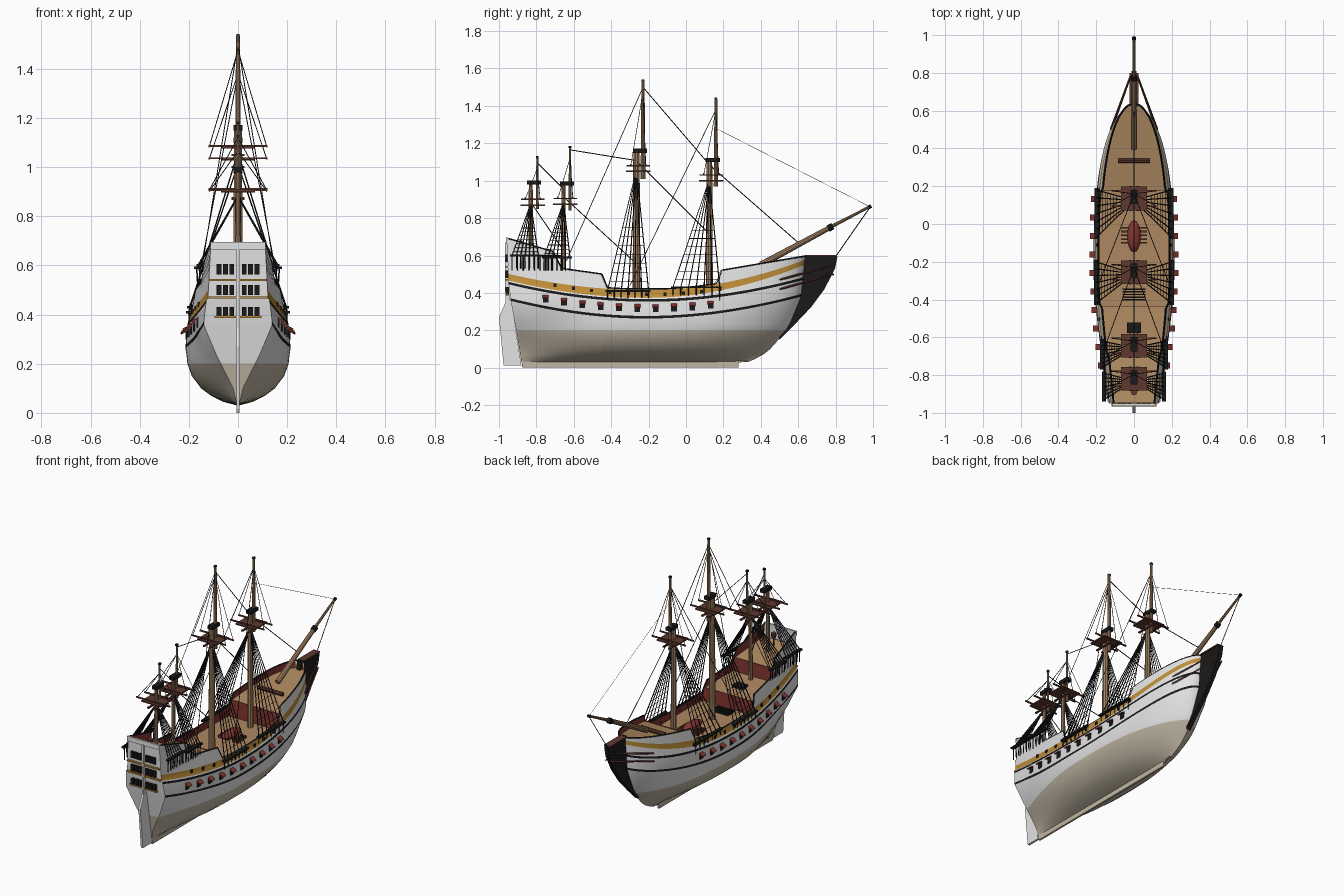
import bpy, bmesh, math
from mathutils import Vector, Matrix

old_cube = bpy.data.objects.get("Cube")
if old_cube:
    bpy.data.objects.remove(old_cube, do_unlink=True)


def make_material(name, red, green, blue):
    material = bpy.data.materials.new(name)
    material.use_nodes = True
    colour = (red, green, blue, 1)
    material.diffuse_color = colour
    material.node_tree.nodes["Principled BSDF"].inputs["Base Color"].default_value = colour
    return material


white = make_material("white paint", .77, .77, .77)
beige = make_material("beige bottom", .52, .46, .36)
gold = make_material("gold paint", .52, .27, .04)
black = make_material("black tar", .01, .01, .01)
red = make_material("dark red paint", .23, .035, .03)
brown = make_material("dark brown wood", .11, .04, .028)
tan = make_material("deck planks", .42, .25, .12)
spar_wood = make_material("spar wood", .36, .22, .12)


def finish(name, bm, materials, smooth=False):
    mesh = bpy.data.meshes.new(name)
    bm.to_mesh(mesh)
    bm.free()
    for material in materials:
        mesh.materials.append(material)
    obj = bpy.data.objects.new(name, mesh)
    bpy.context.collection.objects.link(obj)
    if smooth:
        bpy.ops.object.select_all(action='DESELECT')
        obj.select_set(True)
        bpy.context.view_layer.objects.active = obj
        bpy.ops.object.shade_smooth_by_angle(angle=math.radians(35))
    return obj


def rods(name, pieces, material, sides=4):
    """Straight tapered rods given as (start, end, start radius, end radius)."""
    bm = bmesh.new()
    for start, end, r_start, r_end in pieces:
        start, end = Vector(start), Vector(end)
        axis = end - start
        place = Matrix.Translation((start + end) / 2) @ axis.to_track_quat('Z', 'Y').to_matrix().to_4x4()
        bmesh.ops.create_cone(bm, cap_ends=True, segments=sides, radius1=r_start,
                              radius2=r_end, depth=axis.length, matrix=place)
    return finish(name, bm, [material], sides > 6)


def boxes(name, pieces, material):
    """Boxes given as (centre, size, tilt about the length of the ship)."""
    bm = bmesh.new()
    for centre, size, tilt in pieces:
        place = Matrix.Translation(centre) @ Matrix.Rotation(tilt, 4, 'Y') @ Matrix.Diagonal((*size, 1))
        bmesh.ops.create_cube(bm, size=1, matrix=place)
    return finish(name, bm, [material])


def plate(name, outline, half_thickness, material):
    """Upright plate on the centre line from a (y, z) outline."""
    bm = bmesh.new()
    face = bm.faces.new([bm.verts.new((-half_thickness, y, z)) for y, z in outline])
    moved = bmesh.ops.extrude_face_region(bm, geom=[face])["geom"]
    bmesh.ops.translate(bm, vec=(2 * half_thickness, 0, 0),
                        verts=[v for v in moved if isinstance(v, bmesh.types.BMVert)])
    bmesh.ops.recalc_face_normals(bm, faces=bm.faces)
    return finish(name, bm, [material])


def lookup(points, x):
    if x <= points[0][0]:
        return points[0][1]
    for (xa, ya), (xb, yb) in zip(points, points[1:]):
        if x <= xb:
            return ya + (yb - ya) * (x - xa) / (xb - xa)
    return points[-1][1]


# Hull lines
STERN = [(.03, -.88), (.2, -.908), (.36, -.937), (.46, -.95), (.7, -.957)]
STEM = [(.03, .33), (.06, .4), (.1, .45), (.2, .54), (.28, .585), (.36, .615), (.6, .64)]
MIDSHIP = [(.03, .004), (.045, .06), (.07, .11), (.1, .15), (.15, .188), (.2, .206), (.25, .211),
           (.35, .203), (.45, .186), (.55, .168), (.7, .14)]
TRANSOM = [(.03, .004), (.1, .02), (.2, .07), (.33, .135), (.4, .135), (.47, .122), (.7, .11)]
RAIL = [(-.95, .69), (-.71, .62), (-.665, .53), (-.45, .5), (-.42, .42), (.16, .42), (.19, .52), (.64, .597)]


def wale(y, base, aft, fore):
    return base + (aft if y < -.2 else fore) * (y + .2) ** 2


def lower_wale(y): return wale(y, .27, .168, .168)
def upper_wale(y): return wale(y, .36, .165, .165)
def gold_bottom(y): return wale(y, .371, .165, .25)
def gold_top(y): return wale(y, .415, .155, .23)
def rail(y): return max(lookup(RAIL, y), gold_top(y) + .004)


def half_width(s, z):
    mid = lookup(MIDSHIP, z)
    if s < .45:
        t = math.sin(s / .45 * math.pi / 2)
        return lookup(TRANSOM, z) * (1 - t) + mid * t
    u = max(0, min(1, (s - .5) / .5))
    low = max(0, min(1, (.4 - z) / .35))
    return mid * max(0, 1 - u ** (3.2 - low)) ** (.5 + .4 * low)


def beam(y, z):
    aft, fore = lookup(STERN, z), lookup(STEM, z)
    return half_width(max(0, min(1, (y - aft) / (fore - aft))), z)


def row_heights(y):
    low, high = lower_wale(y), upper_wale(y)
    return [.03, .045, .07, .1, .15, .2, .235, low - .007, low + .007, high - .007,
            high + .007, gold_bottom(y) + .003, gold_top(y), rail(y)]


# Hull shell: colour follows the plank rows
ROW_COLOUR = [1] * 5 + [0, 0, 3, 0, 3, 0, 2, 0]
PROUD_ROWS = (7, 8, 9, 10)
stations = sorted([i / 48 for i in range(49)] + [.99, .997] + [(y + .95) / 1.59 for y, z in RAIL[1:-1]])
bm = bmesh.new()
grid = {}
for i, s in enumerate(stations):
    for j, z in enumerate(row_heights(-.95 + 1.59 * s)):
        aft, fore = lookup(STERN, z), lookup(STEM, z)
        width = half_width(s, z) + (.004 if j in PROUD_ROWS else 0)
        for side in (-1, 1):
            grid[i, j, side] = bm.verts.new((side * width, aft + s * (fore - aft), z))
for j, colour in enumerate(ROW_COLOUR):
    for i in range(len(stations) - 1):
        for side in (-1, 1):
            ring = [grid[i, j, side], grid[i + 1, j, side], grid[i + 1, j + 1, side], grid[i, j + 1, side]]
            bm.faces.new(ring[::side]).material_index = colour
    bm.faces.new([grid[0, j, -1], grid[0, j, 1], grid[0, j + 1, 1], grid[0, j + 1, -1]]).material_index = (
        1 if colour == 1 else 0)
finish("hull", bm, [white, beige, gold, black], True)

# Keel, rudder, stern post and beak
plate("keel", [(-.875, 0), (.28, 0), (.28, .025), (.34, .04), (-.88, .04)], .006, beige)
plate("rudder", [(-.975, .012), (-1, .27), (-.96, .36), (-.935, .36), (-.88, .012)], .007, white)
plate("stern_post", [(-.94, .34), (-.966, .34), (-.968, .67), (-.94, .67)], .006, white)
plate("beak", [(.62, .6), (.81, .595), (.797, .53), (.74, .42), (.67, .325), (.58, .23), (.5, .15),
               (.5, .2), (.58, .36)], .014, black)
boxes("beak_platform", [((0, .72, .598), (.045, .16, .008), 0)], brown)
rods("head_rails", [((side * beam(.5, z), .5, z), (side * .016, .79, z + .08), .006, .005)
                    for side in (-1, 1) for z in (.42, .47)], brown)

# Decks with red inner bulwarks and bulkheads
DECKS = {"poop_deck": (-.945, .61, -.69, .56), "quarter_deck": (-.69, .475, -.435, .455),
         "main_deck": (-.435, .37, .175, .37), "forecastle_deck": (.175, .475, .625, .55)}
for name, (y0, z0, y1, z1) in DECKS.items():
    bm, wall, last = bmesh.new(), bmesh.new(), None
    for k in range(25):
        y, z = y0 + (y1 - y0) * k / 24, z0 + (z1 - z0) * k / 24
        top = max(rail(y), z + .01)
        edge, upper = max(.001, beam(y, z) - .006), max(.001, beam(y, top) - .006)
        row = [bm.verts.new((x, y, z)) for x in (-edge, edge)]
        sides = [wall.verts.new(p) for p in ((-edge, y, z), (-upper, y, top), (edge, y, z), (upper, y, top))]
        if last:
            bm.faces.new([last[0][0], last[0][1], row[1], row[0]])
            wall.faces.new([last[1][0], sides[0], sides[1], last[1][1]])
            wall.faces.new([last[1][2], last[1][3], sides[3], sides[2]])
        last = row, sides
    finish(name, bm, [tan])
    finish(name.replace("deck", "bulwark"), wall, [red])
bm = bmesh.new()
for y, z0, z1 in ((-.688, .46, .565), (-.433, .36, .46), (.173, .36, .48)):
    a, b = beam(y, z0) - .006, beam(y, z1) - .006
    bm.faces.new([bm.verts.new(p) for p in ((-a, y, z0), (a, y, z0), (b, y, z1), (-b, y, z1))])
finish("bulkheads", bm, [red])

# Rail caps and stern rail
caps = []
for side in (-1, 1):
    points = [(side * (beam(y, rail(y)) - .003), y, rail(y)) for y in [-.95 + 1.59 * s for s in stations]]
    caps += [(a, b, .005, .005) for a, b in zip(points, points[1:])]
rods("rail_caps", caps, black)
boxes("stern_rail", [((0, -.957, .68), (.225, .012, .03), 0)], white)

# Stern windows and gold trim
boxes("stern_windows", [((side * x, -.955, z), (.019, .018, .042), 0) for side in (-1, 1)
                        for x in (.025, .051, .077) for z in (.41, .5, .585)], black)
boxes("stern_trim", [((0, -.955, z), (w, .02, .008), 0) for z, w in ((.39, .19), (.47, .24), (.54, .23))], gold)

# Gun ports with raised lids, small upper ports
openings, lids = [], []
for k in range(10):
    y = -.75 + .098 * k
    z = (lower_wale(y) + upper_wale(y)) / 2
    zu = (gold_bottom(y) + gold_top(y)) / 2
    for side in (-1, 1):
        openings.append(((side * beam(y, z), y, z), (.016, .03, .034), 0))
        openings.append(((side * beam(y + .05, zu), y + .05, zu), (.012, .016, .018), 0))
        lids.append(((side * (beam(y, z) + .013), y, z + .014), (.032, .032, .007), side * .5))
boxes("gun_ports", openings, black)
boxes("port_lids", lids, red)

# Masts: y, deck height, head, platform, topmast foot and tip, radius, shroud base (y range, x, z)
MASTS = {"fore": (.125, .37, 1.11, 1.03, .97, 1.44, .019, -.07, .18, .197, .43),
         "main": (-.265, .37, 1.16, 1.08, 1.01, 1.535, .021, -.42, -.2, .2, .41),
         "mizzen": (-.655, .46, .985, .905, .84, 1.18, .014, -.76, -.62, .168, .59),
         "after": (-.83, .58, .99, .9, .85, 1.125, .013, -.93, -.79, .158, .6)}
ropes = []
for name, (y, foot, head, top, low, tip, r, ya, yb, xb, zb) in MASTS.items():
    rods(name + "_mast", [((0, y, foot), (0, y, head), r, r * .8),
                          ((0, y + .035, low), (0, y + .035, tip), r * .62, r * .4)], spar_wood, 10)
    boxes(name + "_cap", [((0, y + .018, head), (.035, .075, .022), 0),
                          ((0, y + .035, tip), (.014, .014, .012), 0)], black)
    boxes(name + "_top", [((0, y + .01, top), (.14, .125, .007), 0)] +
          [((0, y + dy, top + .006), (.24, .008, .008), 0) for dy in (-.03, .05)] +
          [((dx, y + .01, top - .03), (.012, .13, .008), 0) for dx in (-.02, .02)], brown)
    boxes(name + "_channels", [((side * xb, (ya + yb) / 2, zb), (.022, yb - ya + .02, .01), 0)
                               for side in (-1, 1)], black)
    for side in (-1, 1):
        hang = Vector((0, y, top - .02))
        feet = [Vector((side * xb, ya + (yb - ya) * k / 6, zb)) for k in range(7)]
        for end in feet:
            ropes.append((hang, end, .0026, .0032))
            ropes.append((end, end - Vector((side * .004, 0, .07)), .003, .003))
        for k in range(1, 8):
            t = .4 + .075 * k
            ropes.append((hang.lerp(feet[0], t), hang.lerp(feet[-1], t), .0015, .0015))
        for dy in (-.03, .05):
            ropes.append(((0, y + .035, tip - .06), (side * .118, y + dy, top), .0018, .0018))

# Stays along the centre line, and paired backstays
STAYS = [((-.23, 1.5), (.13, 1.08)), ((-.26, 1.1), (.12, .72)), ((.13, 1.08), (.61, .66)),
         ((-.62, 1.165), (-.28, 1.11)), ((-.64, .9), (-.28, .57)), ((-.8, 1.1), (-.65, .95)),
         ((-.82, .87), (-.65, .62)), ((.985, .86), (.79, .58))]
ropes += [((0, *a), (0, *b), .0025, .0025) for a, b in STAYS]
ropes.append(((0, .16, 1.28), (0, .985, .86), .001, .001))
for side in (-1, 1):
    ropes.append(((0, -.23, 1.5), (side * .15, -.64, .57), .002, .002))
    ropes.append(((0, .16, 1.38), (side * .18, -.3, .44), .002, .002))
rods("rigging", ropes, black)

# Side railing on the poop
posts = []
for side in (-1, 1):
    x = side * .155
    posts.append(((x, -.93, .6), (x, -.66, .6), .004, .004))
    posts += [((x, -.93 + .03 * k, .52), (x, -.93 + .03 * k, .6), .003, .003) for k in range(10)]
rods("poop_railing", posts, black)

# Bowsprit
rods("bowsprit", [((0, .4, .55), (0, .78, .755), .018, .013), ((0, .74, .735), (0, .98, .86), .01, .007)],
     spar_wood, 10)
rods("bowsprit_bands", [((0, .76, .744), (0, .785, .757), .018, .018),
                        ((0, .975, .857), (0, .99, .865), .01, .01)], black, 8)

# Deck fittings
rods("windlass", [((-.085, .335, .52), (.085, .335, .52), .013, .013)], brown, 8)
boxes("hatch_gratings", [((0, -.36, .377), (.12, .006, .014), 0)] +
      [((0, -.345 - .014 * k, .378), (.12, .007, .014), 0) for k in range(5)] +
      [((0, -.55, .47), (.075, .055, .016), 0)], black)
boxes("boat_chocks", [((side * .05, -.02 - .02 * k, .378), (.04, .009, .016), 0)
                      for side in (-1, 1) for k in range(5)], brown)
bm = bmesh.new()
bmesh.ops.create_uvsphere(bm, u_segments=16, v_segments=8, radius=1,
                          matrix=Matrix.Translation((0, -.065, .4)) @ Matrix.Diagonal((.036, .085, .028, 1)))
finish("ship_boat", bm, [red], True)
rods("stern_lantern", [((0, -.89, .6), (0, -.89, .65), .004, .004), ((0, -.89, .65), (0, -.89, .68), .014, .017)],
     brown, 8)
